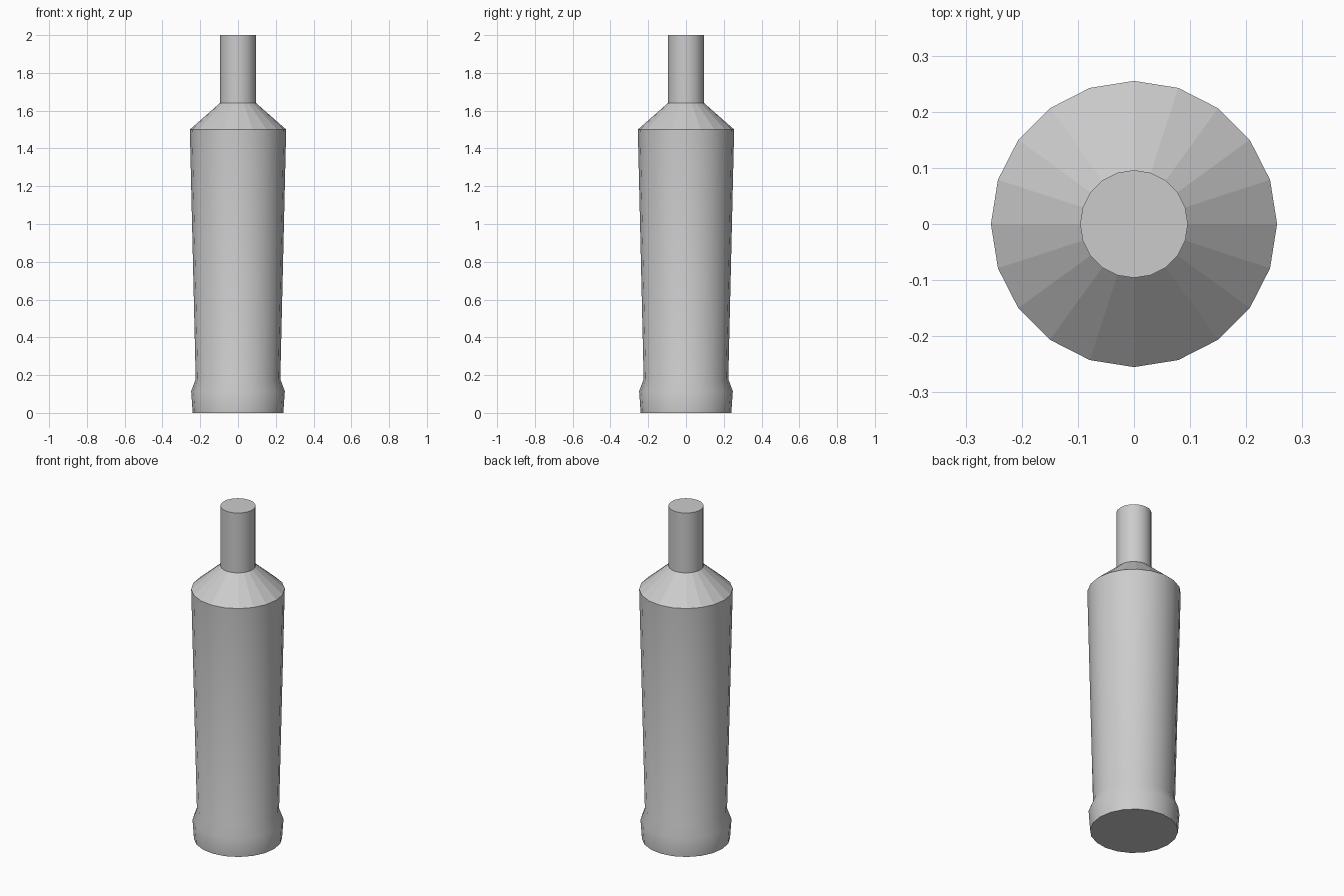
import bpy, bmesh
from math import cos, sin, tau, radians

if "Cube" in bpy.data.objects:
    bpy.data.objects.remove(bpy.data.objects["Cube"])

SIDES = 20
# (radius, height) from the foot up to the mouth
PROFILE = [(0.24, 0), (0.248, 0.115), (0.224, 0.178),
           (0.255, 1.50), (0.096, 1.64), (0.096, 2.0)]
SHOULDER = 3  # profile segment with visible facets

# Bottle body: rings of the profile joined by quads
bm = bmesh.new()
rings = [[bm.verts.new((r * cos(tau * i / SIDES), r * sin(tau * i / SIDES), z))
          for i in range(SIDES)] for r, z in PROFILE]
for level, (low, high) in enumerate(zip(rings, rings[1:])):
    for i in range(SIDES):
        j = (i + 1) % SIDES
        face = bm.faces.new((low[i], low[j], high[j], high[i]))
        face.material_index = 0

# Flat bottom and closed mouth
bm.faces.new(rings[0][::-1])
bm.faces.new(rings[-1])

mesh = bpy.data.meshes.new("bottle")
bm.to_mesh(mesh)
bm.free()
bottle = bpy.data.objects.new("bottle", mesh)
bpy.context.collection.objects.link(bottle)

# Smooth sides with crisp shoulder, mouth and foot edges
bpy.context.view_layer.objects.active = bottle
bottle.select_set(True)
bpy.ops.object.shade_smooth_by_angle(angle=radians(30))

# Faceted shoulder
for i in range(SHOULDER * SIDES, (SHOULDER + 1) * SIDES):
    mesh.polygons[i].use_smooth = False
